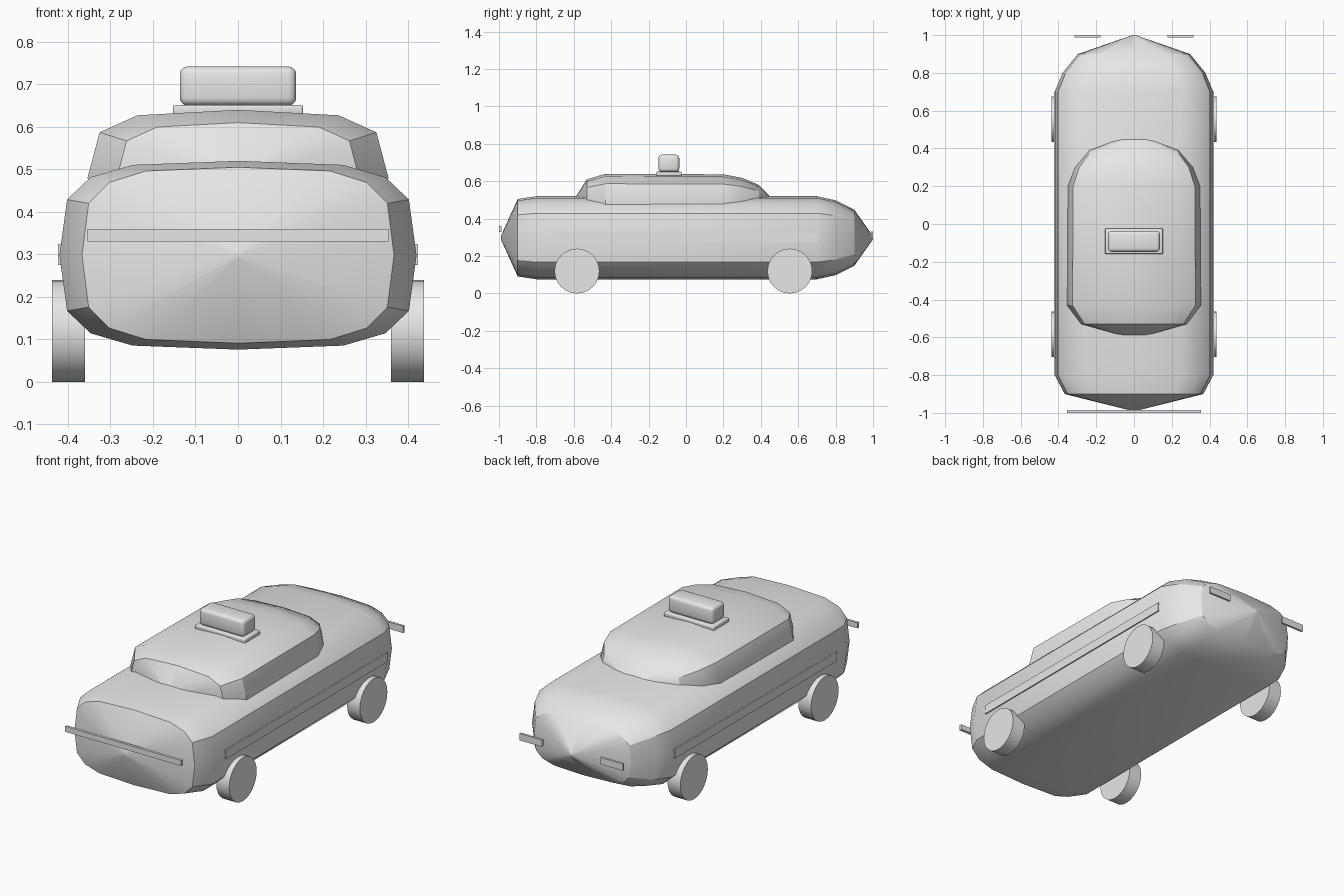
import bpy, bmesh, math
from mathutils import Matrix

old = bpy.data.objects.get("Cube")
if old:
    bpy.data.objects.remove(old)

GREY = (0.8, 0.8, 0.8, 1.0)
mat = bpy.data.materials.new("plain_grey")
mat.use_nodes = True
mat.diffuse_color = GREY
mat.node_tree.nodes["Principled BSDF"].inputs["Base Color"].default_value = GREY


def finish(name, bm, angle=30):
    """Turn a bmesh into a shaded object with the shared material."""
    bmesh.ops.recalc_face_normals(bm, faces=bm.faces)
    mesh = bpy.data.meshes.new(name)
    bm.to_mesh(mesh)
    bm.free()
    mesh.materials.append(mat)
    ob = bpy.data.objects.new(name, mesh)
    bpy.context.collection.objects.link(ob)
    bpy.ops.object.select_all(action="DESELECT")
    bpy.context.view_layer.objects.active = ob
    ob.select_set(True)
    bpy.ops.object.shade_smooth_by_angle(angle=math.radians(angle))
    return ob


def spow(v, p):
    return math.copysign(abs(v) ** p, v) if abs(v) > 1e-6 else 0.0


def loft(name, sections, sides, power, z):
    """Skin rounded-box rings (y, half width, half height) along y."""
    bm = bmesh.new()
    rings = []
    for y, w, h in sections:
        angles = [2 * math.pi * i / sides for i in range(sides)]
        rings.append([bm.verts.new((w * spow(math.cos(a), power), y,
                                    z + h * spow(math.sin(a), power))) for a in angles])
    for a, b in zip(rings, rings[1:]):
        for i in range(sides):
            j = (i + 1) % sides
            bm.faces.new((a[i], a[j], b[j], b[i]))
    bm.faces.new(rings[0])
    bm.faces.new(rings[-1])
    return finish(name, bm)


def box(name, x, y, z, bevel=0.0):
    """Box from its (min, max) range on each axis."""
    bm = bmesh.new()
    size = [r[1] - r[0] for r in (x, y, z)]
    mid = [(r[0] + r[1]) / 2 for r in (x, y, z)]
    bmesh.ops.create_cube(bm, size=1, matrix=Matrix.Translation(mid) @ Matrix.Diagonal((*size, 1)))
    if bevel:
        bmesh.ops.bevel(bm, geom=bm.edges[:], offset=bevel, segments=3,
                        profile=0.5, affect="EDGES")
    return finish(name, bm)


# Main hull
loft("body", [(-0.99, 0.009, 0.009), (-0.9, 0.367, 0.207), (-0.8, 0.42, 0.222),
              (0.7, 0.42, 0.222), (0.8, 0.378, 0.2), (0.9, 0.297, 0.15),
              (1.0, 0.008, 0.008)], 16, 0.55, 0.298)

# Raised cabin, its lower half sunk into the hull
loft("cabin", [(-0.61, 0.008, 0.006), (-0.53, 0.285, 0.13), (-0.43, 0.354, 0.16),
               (0.2, 0.35, 0.157), (0.3, 0.315, 0.138), (0.39, 0.245, 0.1),
               (0.48, 0.008, 0.006)], 12, 0.58, 0.48)

# Roof sign and its base
box("sign_base", (-0.153, 0.153), (-0.158, -0.024), (0.628, 0.651), 0.005)
box("roof_sign", (-0.137, 0.137), (-0.147, -0.036), (0.65, 0.742), 0.018)

# Front light bar
box("front_light_bar", (-0.354, 0.354), (-1.0, -0.986), (0.33, 0.36))

# Paired parts: rear lights, side trim and wheels
for side, s in (("left", 1), ("right", -1)):
    box("rear_light_" + side, sorted((s * 0.178, s * 0.315)), (0.988, 1.0), (0.293, 0.331))
    box("side_trim_" + side, sorted((s * 0.4, s * 0.4235)), (-0.71, 0.7), (0.275, 0.325))
    for end, y in (("front", -0.583), ("rear", 0.555)):
        bm = bmesh.new()
        place = Matrix.Translation((s * 0.399, y, 0.12)) @ Matrix.Rotation(math.pi / 2, 4, "Y")
        bmesh.ops.create_cone(bm, cap_ends=True, segments=24, radius1=0.12, radius2=0.12,
                              depth=0.078, matrix=place)
        finish(f"{end}_wheel_{side}", bm)
